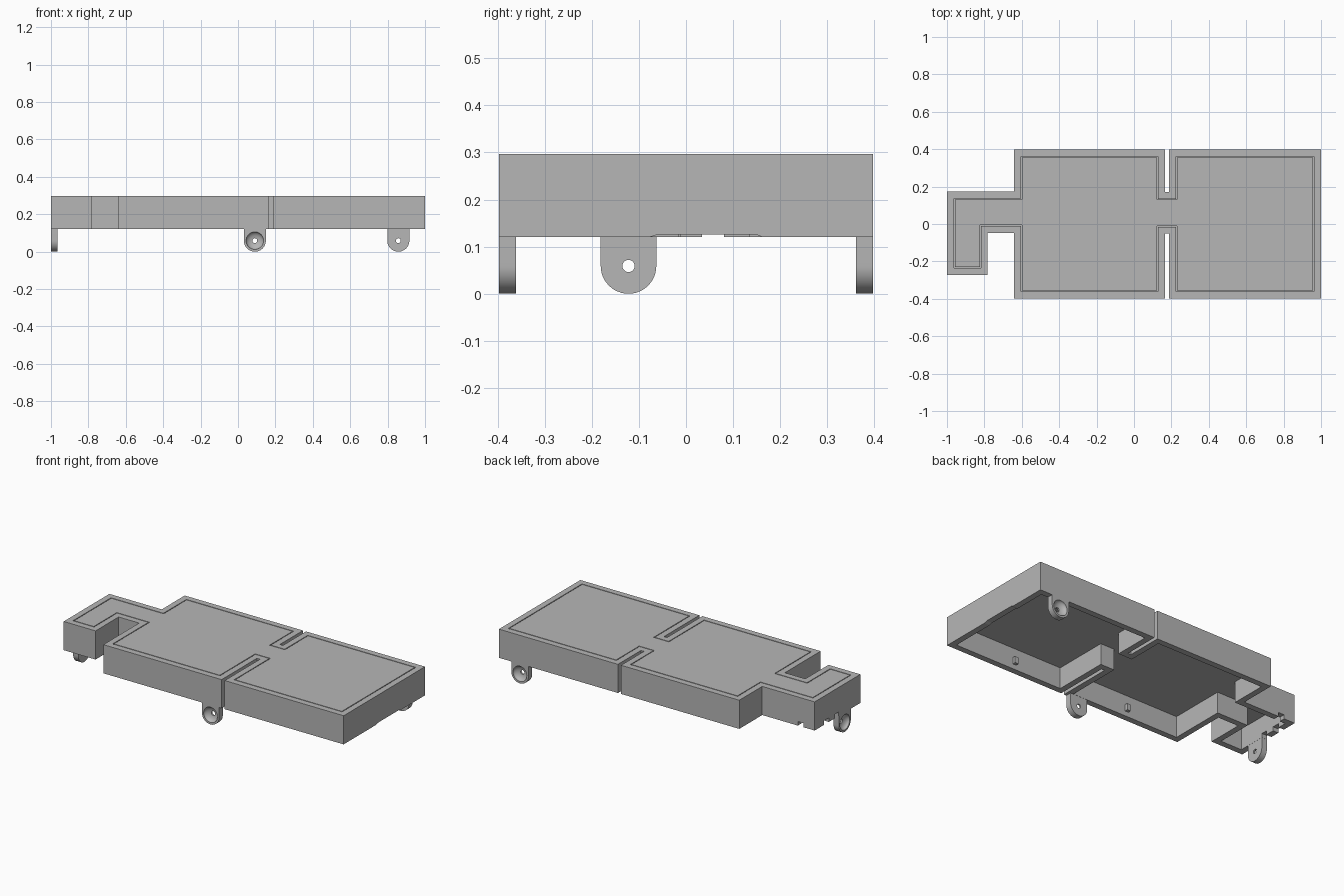
import bpy, bmesh, math
from mathutils import Matrix, Vector

cube = bpy.data.objects.get("Cube")
if cube:
    bpy.data.objects.remove(cube, do_unlink=True)

grey = bpy.data.materials.new("plain grey")
grey.use_nodes = True
COLOUR = (0.47, 0.47, 0.47, 1)
grey.diffuse_color = COLOUR
grey.node_tree.nodes["Principled BSDF"].inputs["Base Color"].default_value = COLOUR

BASE, TOP, WALL, HALF = 0.12, 0.297, 0.037, 0.397
LID_UNDER, GROOVE = 0.25, 0.005


def finish(name, bm, matrix=None):
    bmesh.ops.recalc_face_normals(bm, faces=bm.faces)
    if matrix:
        bm.transform(matrix)
    mesh = bpy.data.meshes.new(name)
    bm.to_mesh(mesh)
    bm.free()
    mesh.materials.append(grey)
    obj = bpy.data.objects.new(name, mesh)
    bpy.context.collection.objects.link(obj)
    return obj


def prism(name, points, low, high, matrix=None):
    bm = bmesh.new()
    face = bm.faces.new([bm.verts.new((x, y, low)) for x, y in points])
    out = bmesh.ops.extrude_face_region(bm, geom=[face])
    moved = [v for v in out["geom"] if isinstance(v, bmesh.types.BMVert)]
    bmesh.ops.translate(bm, verts=moved, vec=(0, 0, high - low))
    return finish(name, bm, matrix)


def box(name, x0, x1, y0, y1, z0, z1):
    return prism(name, [(x0, y0), (x1, y0), (x1, y1), (x0, y1)], z0, z1)


def inset(points, d):
    """Move a counter-clockwise right-angled outline inwards."""
    result = []
    for i, p in enumerate(points):
        p = Vector(p)
        before = (p - Vector(points[i - 1])).normalized()
        after = (Vector(points[(i + 1) % len(points)]) - p).normalized()
        result.append(p + d * Vector((-before.y - after.y, before.x + after.x)))
    return result


def cut(target, cutter):
    cutter.hide_render = True
    mod = target.modifiers.new("cut", "BOOLEAN")
    mod.operation, mod.solver, mod.object = "DIFFERENCE", "EXACT", cutter
    bpy.context.view_layer.objects.active = target
    bpy.ops.object.modifier_apply(modifier=mod.name)
    bpy.data.objects.remove(cutter, do_unlink=True)


# Plan outline: hooked arm, two square bays, narrow slots between the bays
outline = [(-1, 0.173), (-1, -0.273), (-0.782, -0.273), (-0.782, -0.048),
           (-0.642, -0.048), (-0.642, -HALF), (0.166, -HALF), (0.166, -0.052),
           (0.187, -0.052), (0.187, -HALF), (1, -HALF), (1, HALF),
           (0.187, HALF), (0.187, 0.172), (0.166, 0.172), (0.166, HALF),
           (-0.642, HALF), (-0.642, 0.173)]
inner = inset(outline, WALL)

# Perimeter wall as a closed ring
bm = bmesh.new()
rings = [[bm.verts.new((p[0], p[1], z)) for p in pts]
         for pts, z in ((outline, BASE), (outline, TOP), (inner, TOP), (inner, BASE))]
for a, b in zip(rings, rings[1:] + rings[:1]):
    for i in range(len(a)):
        j = (i + 1) % len(a)
        bm.faces.new((a[i], a[j], b[j], b[i]))
wall = finish("perimeter_wall", bm)

# Shallow relief under the right end
yz_plane = Matrix(((0, 0, 1, 0), (1, 0, 0, 0), (0, 1, 0, 0), (0, 0, 0, 1)))
relief = [(-0.08, 0.1), (0.165, 0.1), (0.163, BASE), (0.148, 0.126),
          (-0.058, 0.126), (-0.078, BASE)]
cut(wall, prism("relief_cutter", relief, 0.95, 1.02, yz_plane))

# Cable notches along the arm
for y0, y1 in ((-0.062, -0.024), (0.034, 0.081)):
    cut(wall, box("notch_cutter", -1.02, -0.95, y0, y1, 0.1, 0.145))
cut(wall, box("side_notch_cutter", -0.925, -0.885, 0.12, 0.2, 0.1, 0.145))

# Top panel with a fine groove around its edge
prism("panel_base", inner, LID_UNDER, 0.285)
prism("panel_top", inset(outline, WALL + GROOVE), 0.285, TOP)

# Small retaining nubs inside the front wall
for i, x in enumerate((0.55, -0.25)):
    box(f"nub_{i + 1}", x - 0.012, x + 0.012, -HALF + WALL, -HALF + WALL + 0.02, 0.15, 0.19)


# Screw tabs: rounded lugs with a dished recess on the outer face
def screw_tab(name, x, y, turn):
    radius, depth = 0.059, 0.036
    arc = [math.pi * (1 + i / 24) for i in range(25)]
    profile = [(radius * math.cos(a), radius + radius * math.sin(a)) for a in arc]
    profile += [(radius, BASE), (-radius, BASE)]
    stand = Matrix.Rotation(math.pi / 2, 4, "X")
    tab = prism(name, profile, -depth, 0, stand)
    bm = bmesh.new()
    bmesh.ops.create_uvsphere(bm, u_segments=32, v_segments=16, radius=0.047)
    squash = Matrix.Translation((0, 0, radius)) @ stand @ Matrix.Diagonal((1, 1, 0.58, 1))
    cut(tab, finish("dish_cutter", bm, squash))
    hole = [(0.013 * math.cos(i * math.pi / 10), radius + 0.013 * math.sin(i * math.pi / 10))
            for i in range(20)]
    cut(tab, prism("hole_cutter", hole, -0.1, 0.1, stand))
    tab.data.transform(Matrix.Translation((x, y, 0)) @ Matrix.Rotation(turn, 4, "Z"))
    bpy.ops.object.select_all(action="DESELECT")
    tab.select_set(True)
    bpy.context.view_layer.objects.active = tab
    bpy.ops.object.shade_smooth_by_angle(angle=math.radians(30))


screw_tab("front_tab", 0.09, -HALF, 0)
screw_tab("back_tab", 0.857, HALF, math.pi)
screw_tab("arm_tab", -1, -0.122, -math.pi / 2)
